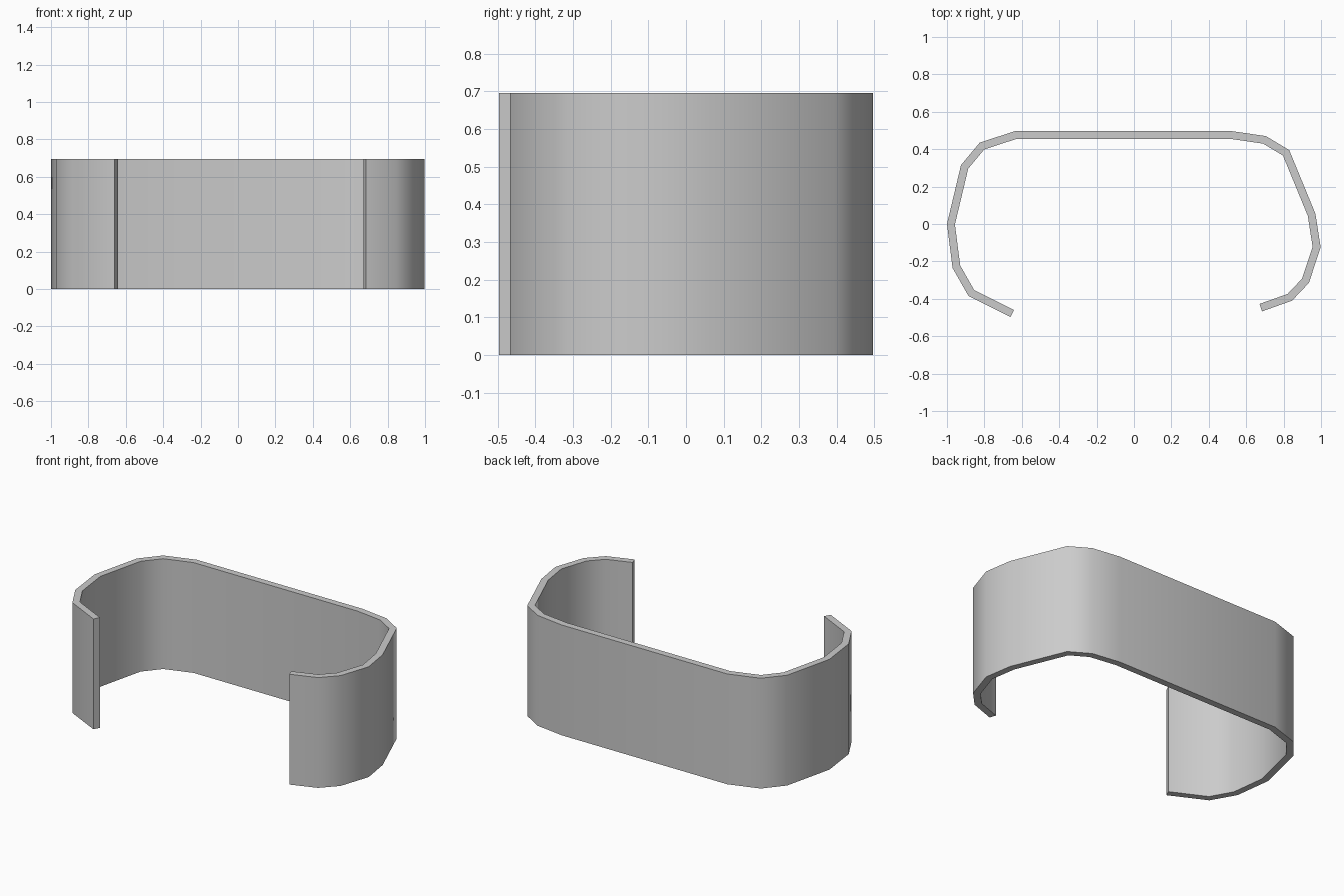
import bpy, bmesh, math
from mathutils import Vector

cube = bpy.data.objects.get("Cube")
if cube:
    bpy.data.objects.remove(cube, do_unlink=True)

HEIGHT = 0.695
WALL = 0.042

# Outer outline of the open band, clockwise from the left-hand end in plan
outline = [Vector(p) for p in (
    (-0.66, -0.497), (-0.885, -0.385), (-0.97, -0.235), (-1.0, 0.0),
    (-0.925, 0.315), (-0.825, 0.435), (-0.635, 0.497), (0.52, 0.497),
    (0.705, 0.47), (0.83, 0.395), (0.97, 0.055), (0.998, -0.125),
    (0.935, -0.315), (0.845, -0.41), (0.685, -0.467))]


def inset(points, distance):
    """Offset an open polyline to its right with mitred corners."""
    normals = []
    for a, b in zip(points, points[1:]):
        d = (b - a).normalized()
        normals.append(Vector((d.y, -d.x)))
    result = []
    for i, p in enumerate(points):
        n0 = normals[max(i - 1, 0)]
        n1 = normals[min(i, len(normals) - 1)]
        result.append(p + (n0 + n1) * distance / (1 + n0.dot(n1)))
    return result


# Plan strip, raised to the full height
bm = bmesh.new()
outer = [bm.verts.new((p.x, p.y, 0)) for p in outline]
inner = [bm.verts.new((p.x, p.y, 0)) for p in inset(outline, WALL)]
for i in range(len(outline) - 1):
    bm.faces.new((outer[i], outer[i + 1], inner[i + 1], inner[i]))
raised = bmesh.ops.extrude_face_region(bm, geom=bm.faces[:])
top = [g for g in raised["geom"] if isinstance(g, bmesh.types.BMVert)]
bmesh.ops.translate(bm, verts=top, vec=(0, 0, HEIGHT))
bmesh.ops.recalc_face_normals(bm, faces=bm.faces[:])

mesh = bpy.data.meshes.new("curved_band")
bm.to_mesh(mesh)
bm.free()
band = bpy.data.objects.new("curved_band", mesh)
bpy.context.collection.objects.link(band)

# Plain grey finish
grey = bpy.data.materials.new("light_grey")
grey.use_nodes = True
colour = (0.6, 0.6, 0.6, 1)
grey.diffuse_color = colour
grey.node_tree.nodes["Principled BSDF"].inputs["Base Color"].default_value = colour
mesh.materials.append(grey)

# Smooth walls with crisp rims and ends
bpy.ops.object.select_all(action="DESELECT")
band.select_set(True)
bpy.context.view_layer.objects.active = band
bpy.ops.object.shade_smooth_by_angle(angle=math.radians(60))
